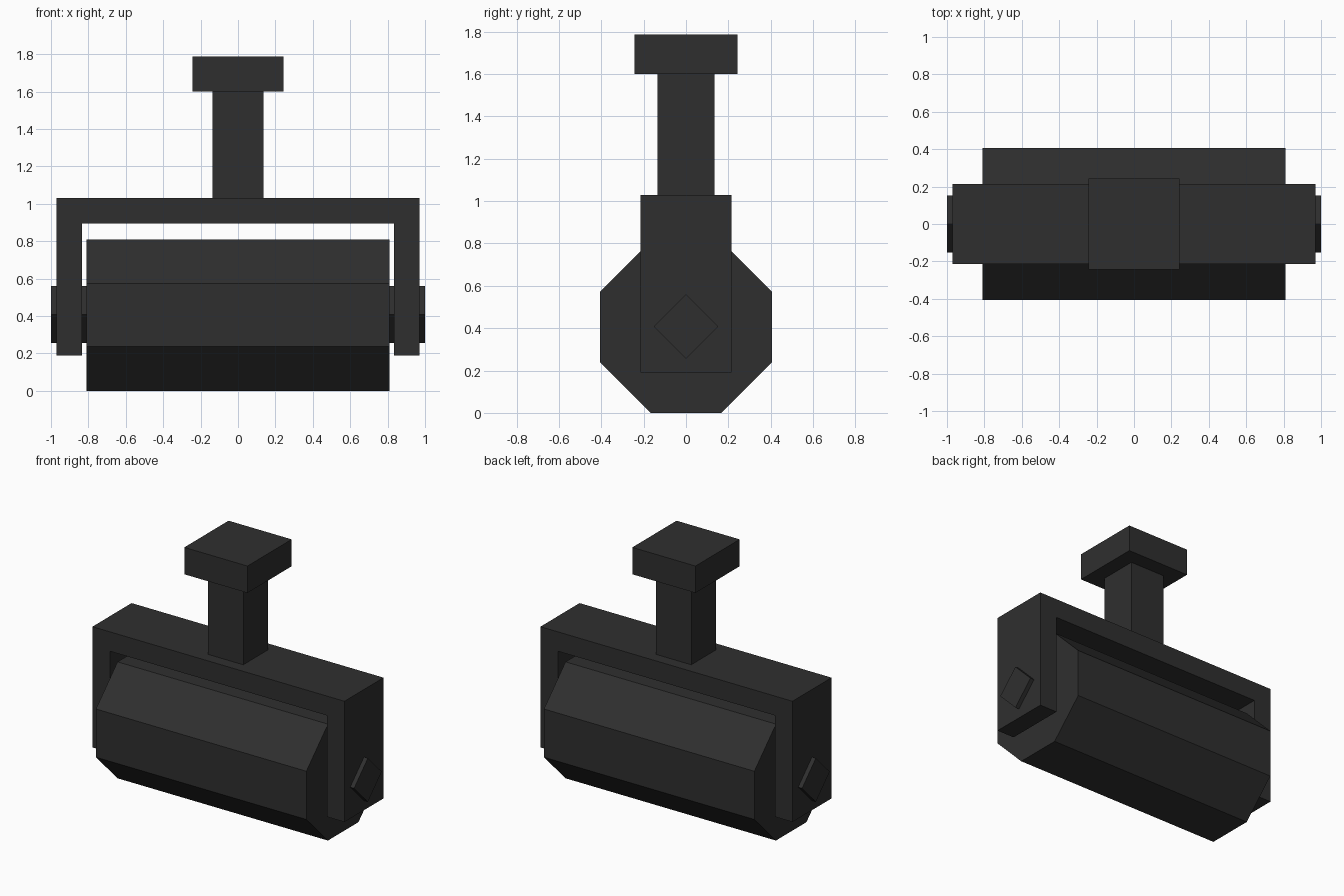
import bpy, bmesh, math
from mathutils import Vector

cube = bpy.data.objects.get("Cube")
if cube:
    bpy.data.objects.remove(cube, do_unlink=True)

charcoal = bpy.data.materials.new("charcoal")
charcoal.use_nodes = True
colour = (0.028, 0.028, 0.028, 1)
charcoal.diffuse_color = colour
charcoal.node_tree.nodes["Principled BSDF"].inputs["Base Color"].default_value = colour


def prism(name, profile, axis, start, end):
    """Extrude a closed profile along x (profile in y, z) or y (profile in x, z)."""
    bm = bmesh.new()
    place = (lambda a, b: (start, a, b)) if axis == "x" else (lambda a, b: (a, start, b))
    face = bm.faces.new([bm.verts.new(place(a, b)) for a, b in profile])
    step = Vector((end - start, 0, 0)) if axis == "x" else Vector((0, end - start, 0))
    grown = bmesh.ops.extrude_face_region(bm, geom=[face], use_keep_orig=True)["geom"]
    bmesh.ops.translate(bm, vec=step, verts=[v for v in grown if isinstance(v, bmesh.types.BMVert)])
    bmesh.ops.recalc_face_normals(bm, faces=bm.faces)
    mesh = bpy.data.meshes.new(name)
    bm.to_mesh(mesh)
    bm.free()
    mesh.materials.append(charcoal)
    obj = bpy.data.objects.new(name, mesh)
    bpy.context.collection.objects.link(obj)
    return obj


def polygon(sides, radius, height, turn):
    angles = [turn + math.tau * i / sides for i in range(sides)]
    return [(radius * math.cos(a), height + radius * math.sin(a)) for a in angles]


def block(name, half, bottom, top):
    """Square block centred on the vertical axis."""
    return prism(name, [(-half, bottom), (half, bottom), (half, top), (-half, top)], "y", -half, half)


# Roller and its axle
APOTHEM = 0.405
prism("roller", polygon(8, APOTHEM / math.cos(math.pi / 8), APOTHEM, math.pi / 8), "x", -0.81, 0.81)
prism("axle", polygon(4, 0.152, 0.408, 0), "x", -1, 1)

# Yoke that straddles the roller
half_yoke = [(0.835, 0.895), (0.835, 0.19), (0.97, 0.19), (0.97, 1.03)]
yoke = half_yoke + [(-x, z) for x, z in reversed(half_yoke)]
prism("yoke", yoke, "y", -0.215, 0.215)

# Handle
block("handle_post", 0.135, 1.03, 1.6)
block("handle_cap", 0.243, 1.6, 1.787)
